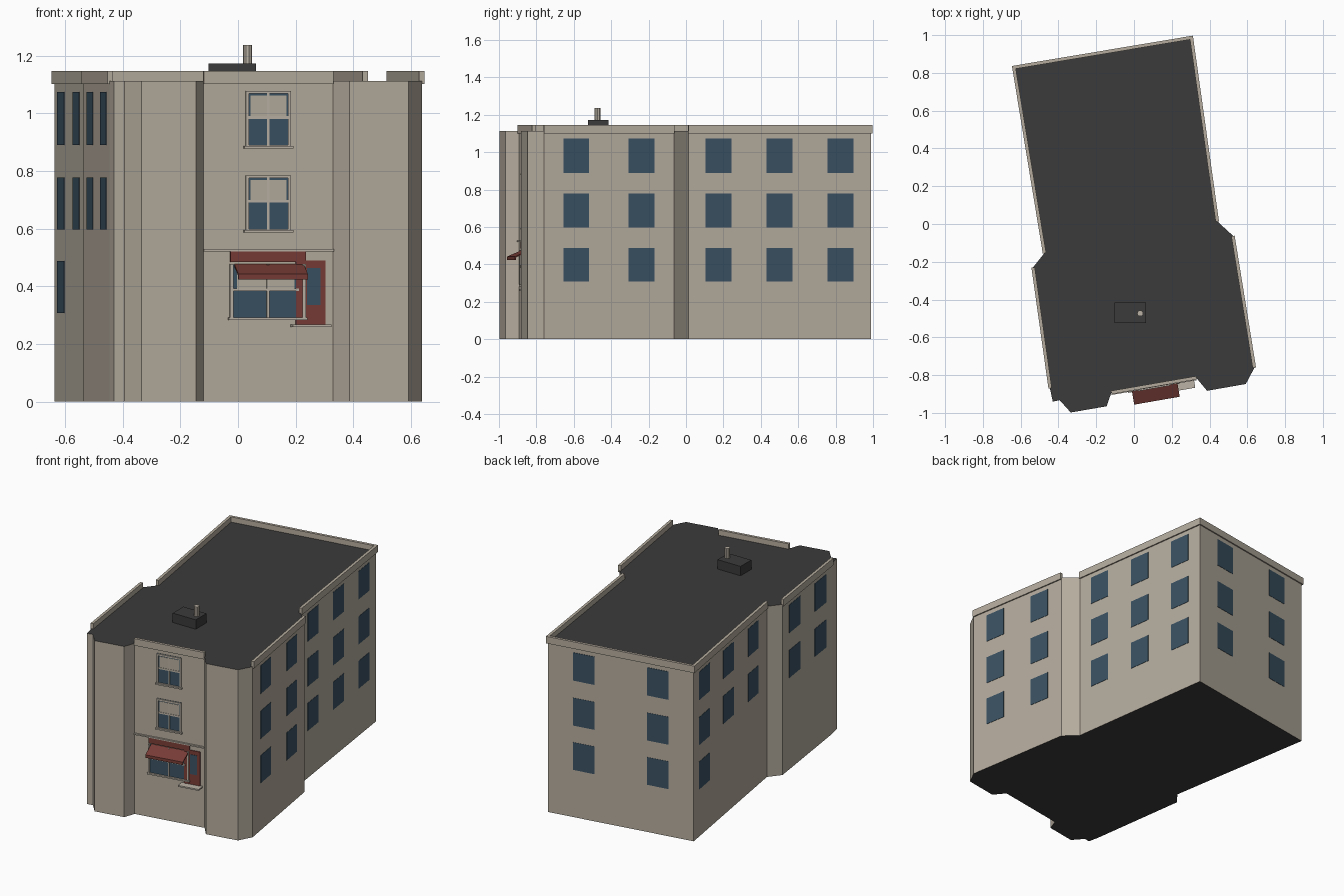
import bpy, bmesh, math
from mathutils import Vector

if "Cube" in bpy.data.objects:
    bpy.data.objects.remove(bpy.data.objects["Cube"])


def material(name, rgb):
    m = bpy.data.materials.new(name)
    m.diffuse_color = (*rgb, 1)
    m.use_nodes = True
    m.node_tree.nodes["Principled BSDF"].inputs["Base Color"].default_value = m.diffuse_color
    return m


STONE = material("stone_beige", (0.46, 0.41, 0.34))
TRIM = material("trim_beige", (0.50, 0.45, 0.38))
GLASS = material("window_blue", (0.042, 0.083, 0.122))
RED = material("shop_red", (0.19, 0.046, 0.038))
ROOF = material("roof_charcoal", (0.043, 0.043, 0.043))


def make(name, verts, faces, mat):
    me = bpy.data.meshes.new(name)
    me.from_pydata(verts, [], faces)
    bm = bmesh.new()
    bm.from_mesh(me)
    bmesh.ops.recalc_face_normals(bm, faces=bm.faces)
    bm.to_mesh(me)
    bm.free()
    me.materials.append(mat)
    ob = bpy.data.objects.new(name, me)
    bpy.context.collection.objects.link(ob)
    return ob


def prism(name, loop_a, loop_b, mat):
    """Closed solid between two matching loops."""
    n = len(loop_a)
    sides = [(i, (i + 1) % n, n + (i + 1) % n, n + i) for i in range(n)]
    return make(name, loop_a + loop_b,
                [tuple(range(n)), tuple(range(n, 2 * n))] + sides, mat)


class Wall:
    """Local frame of one wall: s along it, d outward, z up."""
    def __init__(self, i):
        self.p = Vector(PLAN[i])
        q = Vector(PLAN[(i + 1) % len(PLAN)])
        self.len = (q - self.p).length
        self.t = (q - self.p).normalized()
        self.n = Vector((self.t.y, -self.t.x))

    def at(self, s, d, z):
        v = self.p + self.t * s + self.n * d
        return (v.x, v.y, z)

    def profile(self, name, s0, s1, dz, mat):
        return prism(name, [self.at(s0, d, z) for d, z in dz],
                     [self.at(s1, d, z) for d, z in dz], mat)

    def box(self, name, s0, s1, d0, d1, z0, z1, mat):
        return self.profile(name, s0, s1,
                            [(d0, z0), (d1, z0), (d1, z1), (d0, z1)], mat)


# Footprint, counter-clockwise from the left notch
PLAN = [(-0.475, -0.155), (-0.535, -0.23), (-0.445, -0.87), (-0.43, -0.94),
        (-0.393, -0.933), (-0.335, -0.998), (-0.145, -0.965), (-0.12, -0.893),
        (0.33, -0.815), (0.387, -0.883), (0.592, -0.847), (0.638, -0.76),
        (0.525, -0.063), (0.442, 0.013), (0.305, 0.988), (-0.637, 0.83)]
LEFT_FRONT, FRONT, RIGHT_FRONT, RIGHT_REAR, BACK, LEFT_REAR = 1, 7, 11, 13, 14, 15
H = 1.112

# Main block: stone walls, charcoal roof and underside
body = prism("building_walls", [(x, y, 0) for x, y in PLAN],
             [(x, y, H) for x, y in PLAN], STONE)
body.data.materials.append(ROOF)
for f in body.data.polygons:
    f.material_index = 1 if abs(f.normal.z) > 0.5 else 0

# Parapets on the long walls, mitred by overlap at the back corners
for i, e0, e1 in ((LEFT_FRONT, 0, 0), (FRONT, 0, 0), (RIGHT_FRONT, 0, 0),
                  (RIGHT_REAR, 0, 0.008), (BACK, -0.01, -0.01), (LEFT_REAR, 0.008, 0)):
    w = Wall(i)
    w.box("parapet", -e0, w.len + e1, -0.01, 0.008, 1.101, 1.146, STONE)

# Plain windows: wall -> list of (start, end, floors)
FLOORS = [(0.89, 1.073), (0.597, 0.778), (0.308, 0.488)]


def by_y(i, *spans):
    """Turn y ranges into distances along the wall."""
    w = Wall(i)
    return [tuple(sorted((y - w.p.y) / w.t.y for y in s)) for s in spans]


plain = [(i, s, 3) for i, spans in (
    (RIGHT_FRONT, by_y(RIGHT_FRONT, (-0.655, -0.52), (-0.307, -0.17))),
    (RIGHT_REAR, by_y(RIGHT_REAR, (0.104, 0.243), (0.43, 0.57), (0.757, 0.895))),
    (BACK, [(0.165, 0.307), (0.65, 0.79)])) for s in spans]
rear = by_y(LEFT_REAR, (0.76, 0.615), (0.435, 0.295), (0.1, -0.035))
plain += [(LEFT_REAR, s, 3 if k == 0 else 2) for k, s in enumerate(rear)]
plain += [(LEFT_FRONT, s, 2)
          for s in by_y(LEFT_FRONT, (-0.315, -0.46), (-0.645, -0.79))]
for i, (s0, s1), n in plain:
    for z0, z1 in FLOORS[:n]:
        Wall(i).box("window_pane", s0, s1, -0.001, 0.002, z0, z1, GLASS)

# Recessed centre front wall; X() turns front-view x into wall distance
front = Wall(FRONT)


def X(x):
    return (x - front.p.x) / front.t.x


def fbox(name, x0, x1, d1, z0, z1, mat, d0=-0.001):
    front.box(name, X(x0), X(x1), d0, d1, z0, z1, mat)


def sash_window(x0, x1, z0, z1, split):
    """Glass, pale blind in the upper half, frame, bars and sill."""
    b, xm = 0.01, (x0 + x1) / 2
    fbox("sash_glass", x0, x1, 0.003, z0, z1, GLASS)
    fbox("sash_blind", x0 + b + 0.006, x1 - b - 0.004, 0.005, split, z1 - b - 0.006, STONE)
    for x in (x0, x1 - b):
        fbox("frame_side", x, x + b, 0.01, z0, z1, TRIM)
    fbox("frame_top", x0, x1, 0.01, z1 - b, z1, TRIM)
    fbox("frame_bottom", x0, x1, 0.01, z0, z0 + b, TRIM)
    fbox("mullion", xm - 0.004, xm + 0.004, 0.008, z0, z1, TRIM)
    fbox("meeting_rail", x0, x1, 0.008, split - 0.01, split, TRIM)
    fbox("sill", x0 - 0.007, x1 + 0.007, 0.016, z0 - 0.002, z0 + 0.007, TRIM)


sash_window(0.026, 0.182, 0.88, 1.078, 0.99)
sash_window(0.026, 0.182, 0.588, 0.785, 0.70)

# Shopfront: cornice, sign board, door and step
fbox("cornice", -0.12, 0.33, 0.012, 0.521, 0.529, TRIM)
fbox("sign_board", -0.027, 0.235, 0.008, 0.484, 0.52, RED)
fbox("door_panel", 0.2, 0.303, 0.005, 0.266, 0.49, RED)
fbox("door_glass", 0.238, 0.284, 0.007, 0.336, 0.463, GLASS)
fbox("door_step", 0.182, 0.316, 0.05, 0.259, 0.268, TRIM)

# Shop window, overlapping the door's left edge
fbox("shop_glass", -0.02, 0.2, 0.004, 0.29, 0.476, GLASS)
fbox("shop_blind", -0.005, 0.195, 0.006, 0.393, 0.465, STONE)
for x in (-0.029, 0.222):
    fbox("shop_frame_side", x, x + 0.011, 0.012, 0.285, 0.478, TRIM)
fbox("shop_mullion", 0.098, 0.107, 0.01, 0.29, 0.476, TRIM)
fbox("shop_rail", -0.025, 0.21, 0.01, 0.384, 0.393, TRIM)
fbox("shop_sill", -0.034, 0.238, 0.016, 0.283, 0.292, TRIM)

# Awning: sloped sheet with a hanging front edge
front.profile("awning", X(-0.013), X(0.228),
              [(0, 0.478), (0.083, 0.442), (0.083, 0.423), (0.078, 0.423),
               (0.078, 0.437), (0, 0.47)], RED)

# Roof box and vent pipe
bx, by = (-0.103, 0.063), (-0.525, -0.415)
base = [(bx[0], by[0]), (bx[1], by[0]), (bx[1], by[1]), (bx[0], by[1])]
prism("roof_box", [(x, y, H - 0.005) for x, y in base],
      [(x, y, 1.173) for x, y in base], ROOF)
ring = [(0.033 + 0.016 * math.cos(a), -0.473 + 0.016 * math.sin(a))
        for a in (k * math.tau / 10 for k in range(10))]
prism("vent_pipe", [(x, y, 1.17) for x, y in ring],
      [(x, y, 1.237) for x, y in ring], TRIM)
